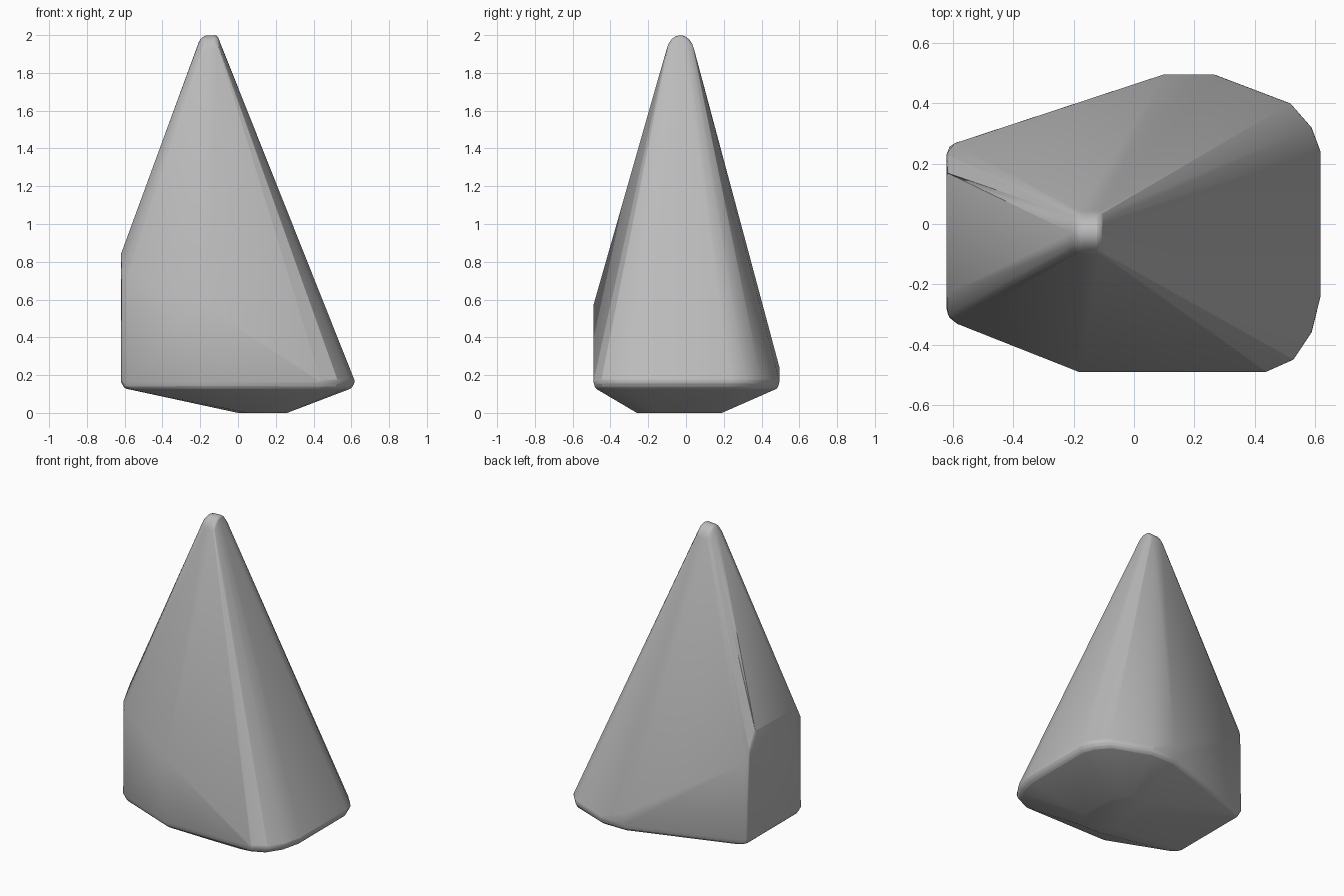
import bpy, bmesh, math

cube = bpy.data.objects.get("Cube")
if cube:
    bpy.data.objects.remove(cube, do_unlink=True)

# Pale grey stone
stone = bpy.data.materials.new("grey stone")
stone.use_nodes = True
colour = (0.5, 0.5, 0.5, 1)
stone.diffuse_color = colour
stone.node_tree.nodes["Principled BSDF"].inputs["Base Color"].default_value = colour

# Base outline, with rounded corners on the left side
outline = [(-.62, .23), (-.61, .255), (-.59, .268), (.1, .495), (.27, .495),
           (.52, .4), (.59, .32), (.62, .24), (.62, -.24), (.59, -.36),
           (.53, -.45), (.44, -.49), (-.18, -.49), (-.585, -.33), (-.61, -.31), (-.62, -.28)]
points = [(x, y, .165) for x, y in outline]
points += [(x * .97, y * .98, .13) for x, y in outline]

# Small flat foot
points += [(0, -.16, 0), (.05, -.26, 0), (.2, -.26, 0), (.26, -.15, 0),
           (.25, .12, 0), (.18, .19, 0), (.08, .19, 0), (0, .1, 0)]

# Tops of the steep lower walls
points += [(-.62, .17, .84), (-.62, .23, .72), (-.595, .266, .66), (.1, .495, .24),
           (-.18, -.49, .57), (-.585, -.33, .72), (-.615, -.3, .76), (-.62, -.23, .84)]

# Rounded peak: an arch swept along x
for x, drop, grow in ((-.205, .03, .9), (-.18, .003, 1), (-.11, 0, 1)):
    for i in range(9):
        a = math.radians(15 + i * 150 / 8)
        points.append((x, -.03 + .075 * grow * math.cos(a), 1.9 - drop + .1 * math.sin(a)))

# Wrap the points in one faceted skin and merge the flat areas
bm = bmesh.new()
for p in points:
    bm.verts.new(p)
hull = bmesh.ops.convex_hull(bm, input=bm.verts)
loose = [v for v in bm.verts if not v.link_faces]
bmesh.ops.delete(bm, geom=loose, context='VERTS')
bmesh.ops.dissolve_limit(bm, angle_limit=math.radians(1), verts=bm.verts, edges=bm.edges)
bmesh.ops.recalc_face_normals(bm, faces=bm.faces)
mesh = bpy.data.meshes.new("pointed_rock")
bm.to_mesh(mesh)
bm.free()
mesh.materials.append(stone)

rock = bpy.data.objects.new("pointed_rock", mesh)
bpy.context.collection.objects.link(rock)

# Slightly worn edges
bevel = rock.modifiers.new("worn edges", 'BEVEL')
bevel.width = .012
bevel.segments = 2
bevel.limit_method = 'ANGLE'
bevel.angle_limit = math.radians(35)

bpy.ops.object.select_all(action='DESELECT')
rock.select_set(True)
bpy.context.view_layer.objects.active = rock
bpy.ops.object.shade_smooth_by_angle(angle=math.radians(28))
